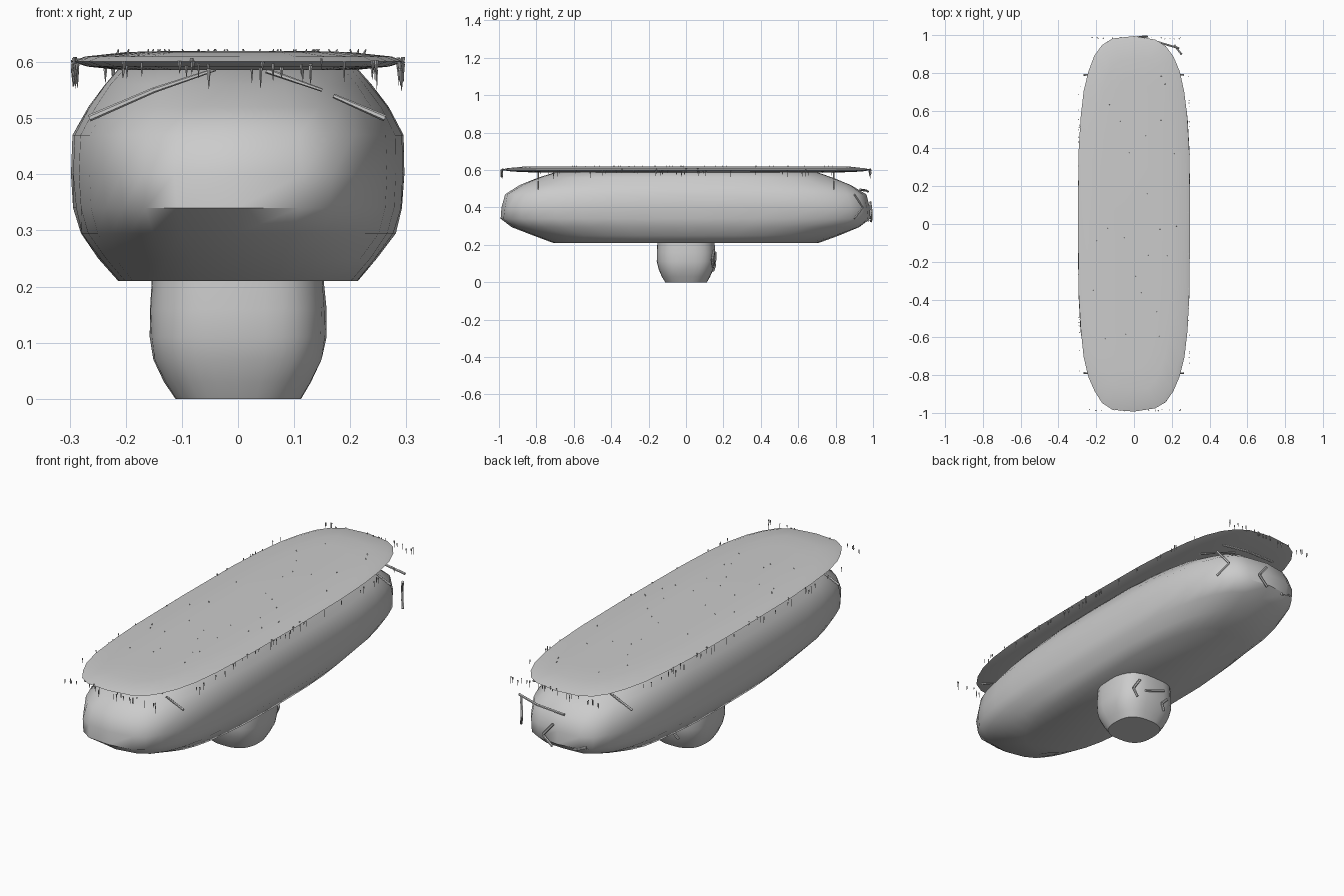
import bpy, bmesh, math, random
from mathutils import Vector

if "Cube" in bpy.data.objects:
    bpy.data.objects.remove(bpy.data.objects["Cube"])

random.seed(4)
SIDES = 32


def finish(name, bm, smooth=True, angle=50):
    bmesh.ops.recalc_face_normals(bm, faces=bm.faces)
    me = bpy.data.meshes.new(name)
    bm.to_mesh(me)
    bm.free()
    ob = bpy.data.objects.new(name, me)
    bpy.context.collection.objects.link(ob)
    if smooth:
        bpy.ops.object.select_all(action='DESELECT')
        bpy.context.view_layer.objects.active = ob
        ob.select_set(True)
        bpy.ops.object.shade_smooth_by_angle(angle=math.radians(angle))
    return ob


def spow(v, p):
    return math.copysign(abs(v) ** p, v)


def loft(name, rings, wobble=0.0):
    """Stack of rounded-rectangle rings: (z, half x, half y, squareness)."""
    bm = bmesh.new()
    loops = []
    for z, hx, hy, n in rings:
        loop = []
        for i in range(SIDES):
            a = 2 * math.pi * i / SIDES
            k = 1 - random.random() * wobble
            loop.append(bm.verts.new((hx * k * spow(math.cos(a), 2 / n),
                                      hy * k * spow(math.sin(a), 2 / n), z)))
        loops.append(loop)
    for lo, hi in zip(loops, loops[1:]):
        for i in range(SIDES):
            j = (i + 1) % SIDES
            bm.faces.new((lo[i], lo[j], hi[j], hi[i]))
    bm.faces.new(loops[0])
    bm.faces.new(loops[-1])
    return finish(name, bm)


def rod(bm, p, q, r1, r2, seg=6):
    p, q = Vector(p), Vector(q)
    d = q - p
    m = d.to_track_quat('Z', 'Y').to_matrix().to_4x4()
    m.translation = (p + q) / 2
    bmesh.ops.create_cone(bm, cap_ends=True, segments=seg, radius1=r1,
                          radius2=r2, depth=d.length, matrix=m)


# Stone foot
loft("stone_foot", [(0, .113, .113, 2.6), (.03, .132, .13, 2.7),
                    (.07, .151, .147, 2.8), (.11, .158, .157, 2.8),
                    (.16, .158, .158, 2.8), (.23, .153, .154, 2.8)], .015)

# Long boulder body
loft("stone_body", [(.21, .215, .71, 2.8), (.25, .25, .82, 2.9),
                    (.295, .283, .935, 3.1), (.34, .295, .995, 3.3),
                    (.40, .298, .99, 3.4), (.47, .297, .968, 3.3),
                    (.52, .27, .89, 3.1), (.56, .24, .79, 3.0),
                    (.59, .213, .70, 2.9)], .012)

# Thin moss slab with a lens-shaped edge
loft("moss_slab", [(.586, .21, .80, 3.2), (.592, .27, .94, 3.3),
                   (.601, .298, .995, 3.4), (.61, .275, .96, 3.4),
                   (.618, .20, .88, 3.3), (.62, .12, .78, 3.2)], .01)

# Hanging moss strands along the straight edge lines
bm = bmesh.new()


def strand(x, y):
    top = .598 + random.uniform(-.012, .012)
    drop = random.uniform(.015, .038)
    rod(bm, (x, y, top), (x, y, top - drop), random.uniform(.002, .004), .0004, 4)


for s in (-1, 1):
    for i in range(26):
        strand(random.uniform(-.25, .25), s * random.uniform(.98, .99))
    for i in range(34):
        strand(s * random.uniform(.285, .295), random.uniform(-.8, .8))
finish("moss_strands", bm, False)

# Tiny tufts on the slab
bm = bmesh.new()
for i in range(36):
    x, y = random.uniform(-.23, .23), random.uniform(-.8, .8)
    rod(bm, (x, y, .610), (x + random.uniform(-.01, .01), y, .623), .003, .001, 4)
finish("moss_tufts", bm, False)

# Roots creeping under the slab near both ends
bm = bmesh.new()
for s in (-1, 1):
    y = s * .79
    rod(bm, (-.265, y, .50), (-.15, y, .55), .006, .005)
    rod(bm, (-.15, y, .55), (-.04, y, .587), .005, .003)
    rod(bm, (.05, y, .585), (.15, y, .55), .005, .003)
    rod(bm, (.17, y, .54), (.262, y, .50), .004, .006)
finish("roots", bm)

# Crack ridges on the back end of the body and the back of the foot
bm = bmesh.new()
for path in ([(.24, .93, .495), (.12, .965, .49), (-.03, .972, .485)],
             [(.02, .985, .43), (.07, .993, .37), (.02, .99, .325)],
             [(.25, .90, .47), (.215, .945, .40), (.25, .90, .34)],
             [(-.14, .96, .35), (-.08, .975, .33)],
             [(-.05, .157, .16), (.06, .157, .12)],
             [(.09, .15, .17), (.12, .14, .12), (.10, .145, .08)],
             [(-.07, .155, .12), (-.04, .155, .09), (-.06, .145, .06)]):
    for p, q in zip(path, path[1:]):
        rod(bm, p, q, .006, .006)
finish("crack_ridges", bm)
